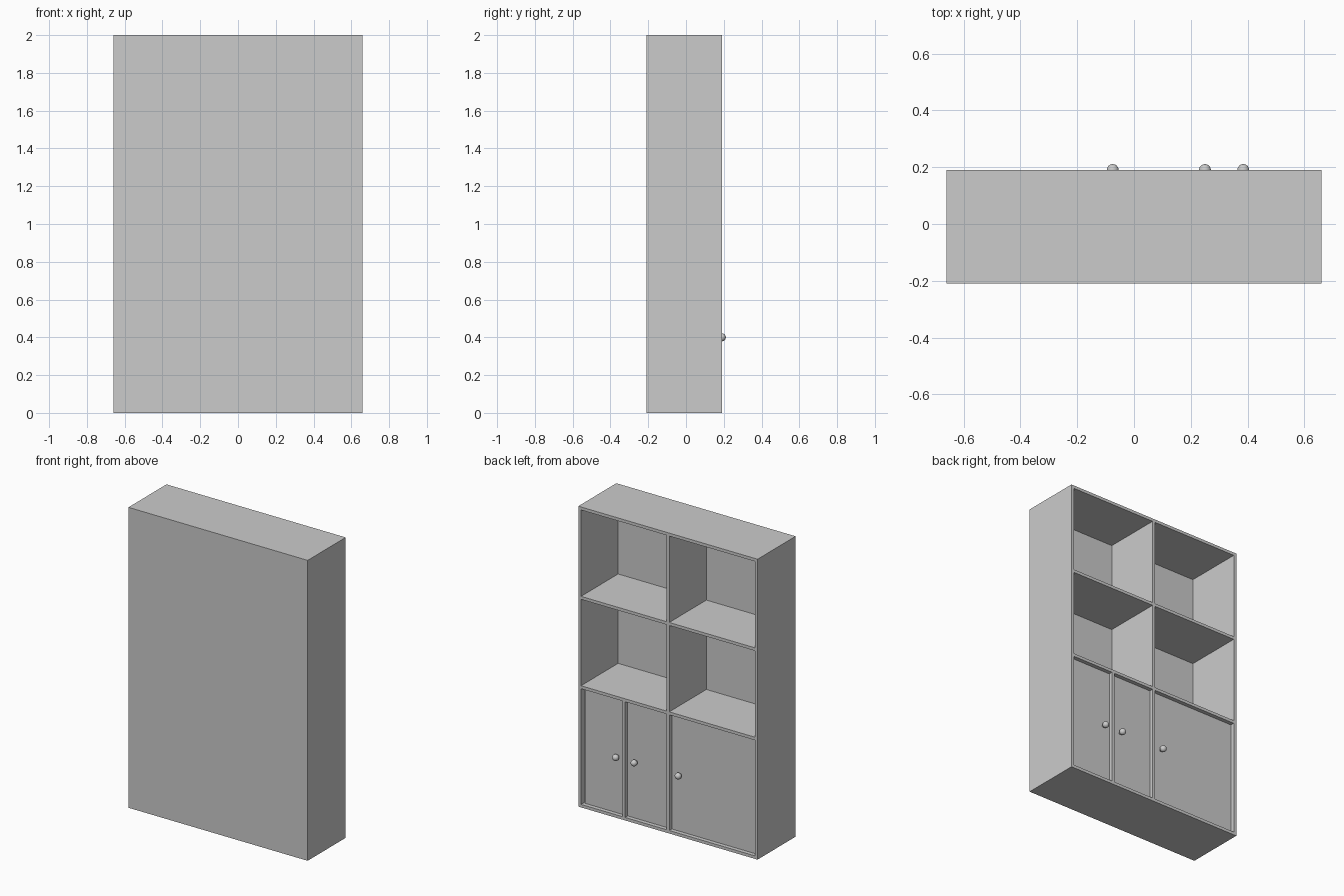
import bpy

if "Cube" in bpy.data.objects:
    bpy.data.objects.remove(bpy.data.objects["Cube"])

W, T = 0.66, 0.02            # half width, board thickness
BACK, FRONT = -0.21, 0.19    # closed rear panel side and open side
INNER = BACK + 0.01


def box(name, x0, x1, y0, y1, z0, z1):
    bpy.ops.mesh.primitive_cube_add(
        size=1, location=((x0 + x1) / 2, (y0 + y1) / 2, (z0 + z1) / 2))
    ob = bpy.context.object
    ob.name = name
    ob.scale = (x1 - x0, y1 - y0, z1 - z0)
    bpy.ops.object.transform_apply(location=False, rotation=False, scale=True)
    return ob


# Closed panel
box("back_panel", -W, W, BACK, INNER, 0, 2)

# Outer sides and centre divider
box("left_side", -W, -W + T, INNER, FRONT, 0, 2)
box("right_side", W - T, W, INNER, FRONT, 0, 2)
box("centre_divider", -T / 2, T / 2, INNER, FRONT, T, 2 - T)

# Bottom and top boards
box("bottom_board", -W + T, W - T, INNER, FRONT, 0, T)
box("top_board", -W + T, W - T, INNER, FRONT, 2 - T, 2)

# Shelves, one per column
for z in (0.79, 1.385):
    box("left_shelf", -W + T, -T / 2, INNER, FRONT, z, z + T)
    box("right_shelf", T / 2, W - T, INNER, FRONT, z, z + T)

# Divider between the two narrow cupboards
box("cupboard_divider", 0.315, 0.335, INNER, FRONT, T, 0.79)

# Recessed doors with round knobs
DOOR = FRONT - 0.027
for name, x0, x1, knob_x in (("wide", -W + T, -T / 2, -0.075),
                             ("inner_narrow", T / 2, 0.315, 0.25),
                             ("outer_narrow", 0.335, 0.63, 0.385)):
    box(name + "_door", x0, x1, DOOR - T, DOOR, T, 0.79)
    bpy.ops.mesh.primitive_cylinder_add(
        vertices=16, radius=0.007, depth=0.03,
        location=(knob_x, DOOR + 0.012, 0.4), rotation=(1.570796, 0, 0))
    bpy.context.object.name = name + "_knob_stem"
    bpy.ops.mesh.primitive_uv_sphere_add(
        segments=24, ring_count=12, radius=0.021, location=(knob_x, 0.19, 0.4))
    bpy.context.object.name = name + "_knob"
    bpy.ops.object.shade_smooth()
